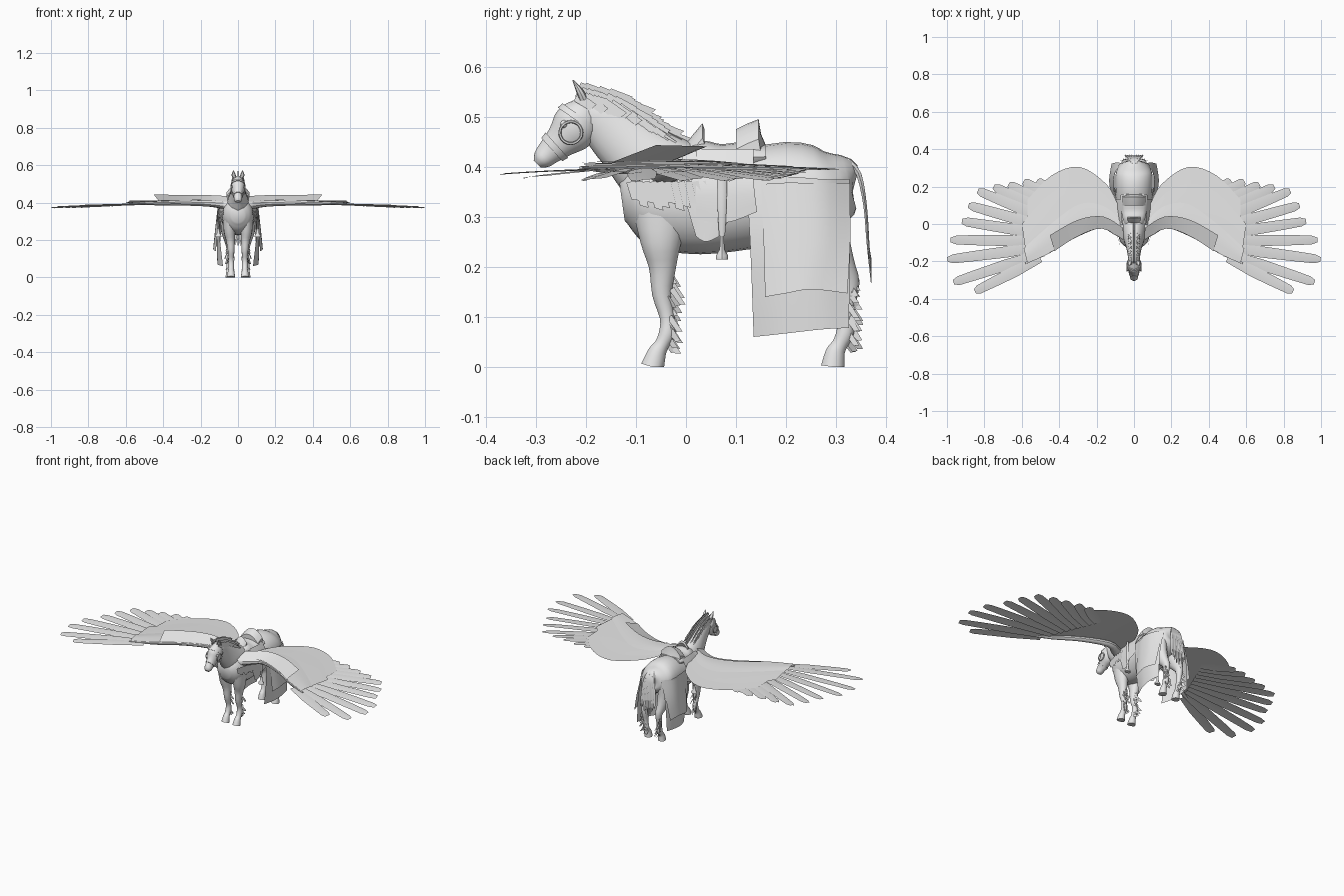
import bpy, bmesh, math, random
from mathutils import Vector

if "Cube" in bpy.data.objects:
    bpy.data.objects.remove(bpy.data.objects["Cube"])

random.seed(4)
grey = bpy.data.materials.new("light_grey")
grey.diffuse_color = (0.8, 0.8, 0.8, 1)
grey.use_nodes = True
grey.node_tree.nodes["Principled BSDF"].inputs["Base Color"].default_value = grey.diffuse_color


def finish(name, bm, mirror=False, hint=None, angle=40):
    """Orient faces, turn the bmesh into an object, mirror it in x."""
    if hint:
        hint = Vector(hint)
        bm.normal_update()
        if sum(f.normal.dot(hint) * f.calc_area() for f in bm.faces) < 0:
            bmesh.ops.reverse_faces(bm, faces=bm.faces)
    else:
        bmesh.ops.recalc_face_normals(bm, faces=bm.faces)
    me = bpy.data.meshes.new(name)
    bm.to_mesh(me)
    bm.free()
    me.materials.append(grey)
    ob = bpy.data.objects.new(name, me)
    bpy.context.collection.objects.link(ob)
    bpy.ops.object.select_all(action='DESELECT')
    ob.select_set(True)
    bpy.context.view_layer.objects.active = ob
    bpy.ops.object.shade_smooth_by_angle(angle=math.radians(angle))
    if mirror:
        mod = ob.modifiers.new("mirror", 'MIRROR')
        mod.use_mirror_merge = False
    return ob


def spline(pts, k):
    """Smooth curve through points of any dimension, k steps per span."""
    out = []
    for i in range(len(pts) - 1):
        a, b, c, d = pts[max(i - 1, 0)], pts[i], pts[i + 1], pts[min(i + 2, len(pts) - 1)]
        for j in range(k):
            t = j / k
            out.append([0.5 * (2 * q + (r - p) * t + (2 * p - 5 * q + 4 * r - s) * t * t
                               + (3 * q - p - 3 * r + s) * t ** 3) for p, q, r, s in zip(a, b, c, d)])
    return out + [list(pts[-1])]


def grid_faces(bm, rows, closed=False):
    n = len(rows[0])
    for a, b in zip(rows, rows[1:]):
        for i in range(n if closed else n - 1):
            j = (i + 1) % n
            bm.faces.new((a[i], a[j], b[j], b[i]))


def add_loft(bm, stations, ref=(1, 0, 0), sides=16, k=3):
    """Elliptical tube through stations (x, y, z, side radius, other radius)."""
    st = spline(stations, k)
    rows = []
    for i, s in enumerate(st):
        t = (Vector(st[min(i + 1, len(st) - 1)][:3]) - Vector(st[max(i - 1, 0)][:3])).normalized()
        u = Vector(ref)
        u = (u - t * u.dot(t)).normalized()
        w = t.cross(u)
        ring = []
        for j in range(sides):
            a = 2 * math.pi * j / sides
            p = Vector(s[:3]) + u * s[3] * math.cos(a) + w * s[4] * math.sin(a)
            p.z = max(p.z, 0)
            ring.append(bm.verts.new(p))
        rows.append(ring)
    grid_faces(bm, rows, True)
    bm.faces.new(rows[0])
    bm.faces.new(rows[-1])


def loft(name, stations, mirror=False, **kw):
    bm = bmesh.new()
    add_loft(bm, stations, **kw)
    return finish(name, bm, mirror)


def sheet(name, rows, hint, k=4, across=3):
    """Thin surface lofted through rows of 3D control points."""
    rows = [spline(r, k) for r in rows]
    cols = [spline(c, across) for c in zip(*rows)]
    bm = bmesh.new()
    grid_faces(bm, [[bm.verts.new(p) for p in c] for c in cols])
    return finish(name, bm, True, hint)


def add_tuft(bm, base, direction, width, length):
    """One flat hair plate with a slanted tip."""
    b, d, w = Vector(base), Vector(direction).normalized() * length, Vector(width) / 2
    bm.faces.new([bm.verts.new(p) for p in (b - w, b + w, b + w * 0.9 + d, b - w * 0.8 + d * 0.85)])


# trunk, neck and head
loft("body", [(0, .338, .37, .02, .025), (0, .325, .37, .06, .055), (0, .28, .355, .095, .083),
              (0, .21, .35, .1, .1), (0, .12, .335, .095, .1), (0, .03, .33, .09, .105),
              (0, -.05, .335, .085, .1), (0, -.1, .335, .07, .077), (0, -.128, .332, .035, .04)], sides=24)
loft("neck", [(0, 0, .36, .07, .085), (0, -.06, .395, .06, .08), (0, -.11, .44, .045, .066),
              (0, -.15, .475, .036, .056), (0, -.19, .51, .03, .04), (0, -.212, .527, .018, .02)], sides=20)
loft("head", [(0, -.193, .53, .018, .02), (0, -.205, .505, .034, .041), (0, -.225, .475, .037, .047),
              (0, -.25, .45, .028, .034), (0, -.272, .43, .022, .026), (0, -.288, .414, .021, .02),
              (0, -.297, .405, .011, .01)])
loft("ear", [(.02, -.205, .535, .011, .009), (.024, -.213, .552, .01, .007),
             (.024, -.226, .573, .001, .001)], mirror=True, sides=8)
loft("eye", [(.026, -.244, .485, .004, .004), (.032, -.244, .485, .008, .008),
             (.037, -.244, .485, .003, .003)], mirror=True, ref=(0, 0, 1), sides=10)

# bridle
loft("noseband", [(0, -.258, .443, .029, .034), (0, -.268, .434, .026, .031)], k=1)
loft("browband", [(0, -.209, .5, .038, .046), (0, -.216, .49, .04, .049)], k=1)
bpy.ops.mesh.primitive_torus_add(location=(.037, -.23, .468), rotation=(0, math.pi / 2, 0),
                                 major_radius=.022, minor_radius=.003, major_segments=20, minor_segments=6)
bm = bmesh.new()
bm.from_mesh(bpy.context.object.data)
bm.transform(bpy.context.object.matrix_basis.copy())
bpy.data.objects.remove(bpy.context.object)
finish("cheek_ring", bm, True)

# legs with hooves
loft("front_leg", [(.045, -.05, .32, .035, .06), (.045, -.05, .25, .032, .042), (.04, -.047, .2, .024, .028),
                   (.037, -.048, .145, .018, .02), (.037, -.038, .1, .014, .015), (.037, -.037, .07, .016, .017),
                   (.037, -.048, .045, .015, .015), (.037, -.058, .028, .018, .019),
                   (.037, -.067, 0, .022, .024)], mirror=True, sides=14)
loft("hind_leg", [(.055, .25, .34, .04, .08), (.055, .275, .26, .038, .055), (.05, .308, .2, .025, .032),
                  (.045, .325, .165, .019, .022), (.045, .32, .11, .014, .016), (.045, .318, .07, .016, .018),
                  (.045, .307, .045, .015, .016), (.045, .298, .028, .018, .02),
                  (.045, .293, 0, .022, .024)], mirror=True, sides=14)

# long hair behind the legs
for name, x0, y0 in (("front_leg_hair", .037, -.034), ("hind_leg_hair", .045, .325)):
    bm = bmesh.new()
    for i in range(26):
        z = .05 + .14 * i / 25
        add_tuft(bm, (x0 + random.uniform(-.016, .016), y0 + random.uniform(-.006, .006), z),
                 (random.uniform(-.3, .3), .5, -.75), (.004, .01, .006), random.uniform(.025, .042))
    finish(name, bm, True, (1, 0, 0))

# mane plates along the crest
crest = spline([(-.215, .55), (-.155, .535), (-.1, .5), (-.05, .462), (-.005, .435)], 8)
bm = bmesh.new()
for y, z in crest:
    for x in (.003, .013, .024):
        add_tuft(bm, (x, y + random.uniform(-.008, .008), z + .012 - x * .9),
                 (x * 8, .8, -.25 - x * 12), (.002, .01, .018), random.uniform(.035, .055))
finish("mane", bm, True, (1, 0, 0))

# tail strands
bm = bmesh.new()
for i in range(9):
    x = (i - 4) * .009
    end = .15 + .012 * abs(i - 4) + random.uniform(0, .02)
    add_loft(bm, [(x * .3, .322, .412, .008, .006), (x * .7, .345, .385, .01, .006),
                  (x, .358, .32, .009, .004), (x * 1.2, .364, .24, .007, .003),
                  (x * 1.3, .37, end, .001, .001)], sides=6)
finish("tail", bm)

# saddle: seat, raised back and front
loft("saddle_seat", [(0, .0, .42, .05, .02), (0, .03, .42, .06, .032), (0, .07, .415, .068, .03),
                     (0, .12, .418, .075, .032), (0, .16, .42, .07, .025)])


def arch(name, profile, half, drop):
    """Side profile carried across x and bent down at both ends."""
    bm = bmesh.new()
    rows = []
    for i in range(9):
        x = half * (i / 4 - 1)
        rows.append([bm.verts.new((x, y, z - drop * (x / half) ** 2)) for y, z in profile])
    grid_faces(bm, rows, True)
    bm.faces.new(rows[0])
    bm.faces.new(rows[-1])
    finish(name, bm)


arch("saddle_back", [(.1, .425), (.1, .475), (.122, .486), (.145, .495), (.15, .465), (.165, .43)], .062, .04)
arch("saddle_front", [(-.01, .425), (.0, .447), (.033, .487), (.037, .475), (.025, .45), (.04, .43)], .035, .03)

# side flap, stirrup strap and stirrup
sheet("saddle_flap", [[(.065, .02, .435), (.07, .08, .435), (.07, .135, .435)],
                      [(.098, .02, .37), (.102, .08, .37), (.102, .135, .37)],
                      [(.1, .02, .295), (.105, .08, .288), (.105, .142, .31)]], (1, 0, 0))
sheet("saddle_pad", [[(.062, -.005, .43), (.067, .07, .43), (.067, .13, .43)],
                     [(.095, -.01, .37), (.098, .07, .37), (.099, .13, .37)],
                     [(.096, .02, .26), (.1, .04, .25), (.1, .065, .26)]], (1, 0, 0))
loft("stirrup_strap", [(.106, .072, .4, .003, .01), (.109, .072, .32, .003, .009),
                       (.105, .072, .262, .003, .006)], mirror=True, sides=8)
loft("stirrup_iron", [(.105, .072, .262, .006, .004), (.105, .072, .235, .008, .005),
                      (.105, .072, .222, .018, .013), (.105, .072, .215, .018, .013)],
     mirror=True, sides=10, k=1)

# hanging cloth over the hind quarters, two layers
sheet("long_cloth", [[(.09, .12, .375), (.104, .2, .38), (.1, .275, .375), (.062, .326, .375)],
                     [(.1, .128, .25), (.113, .2, .25), (.113, .27, .25), (.09, .328, .25)],
                     [(.08, .135, .06), (.105, .2, .067), (.11, .27, .075), (.1, .325, .078)]], (1, 0, 0))
sheet("short_cloth", [[(.1, .15, .365), (.109, .2, .368), (.105, .27, .367), (.07, .327, .367)],
                      [(.11, .155, .25), (.121, .2, .25), (.121, .27, .25), (.1, .328, .25)],
                      [(.118, .158, .14), (.13, .2, .147), (.132, .25, .155), (.12, .322, .147)]], (1, 0, 0))


# wings: surface height, layered sheets, front arm and fanned feathers
def wz(x, y, up=0.0):
    return .407 - .03 * x * x - .03 * y + up


lead = [(.04, -.07), (.17, -.02), (.33, -.08), (.46, -.16), (.57, -.21)]
edges = {
    "wing_sheet": ([(.08, .09), (.145, .21), (.29, .305), (.44, .26), (.57, .13)], 0),
    "wing_middle_covert": ([(.07, .04), (.15, .15), (.28, .215), (.44, .17), (.6, .0)], .004),
    "wing_upper_covert": ([(.06, .0), (.15, .09), (.28, .11), (.42, .02), (.59, -.13)], .008),
}
for name, (trail, up) in edges.items():
    sheet(name, [[(x, y, wz(x, y, up * .5)) for x, y in lead],
                 [((a + c) / 2, (b + d) / 2, wz((a + c) / 2, (b + d) / 2, up)) for (a, b), (c, d) in zip(lead, trail)],
                 [(x, y, wz(x, y, up * .6)) for x, y in trail]], (0, 0, 1))

sheet("wing_shoulder_covert",
      [[(.05, -.09, .405), (.17, -.025, .412), (.3, -.065, .412), (.425, -.145, .41)],
       [(.06, -.02, .435), (.165, .04, .44), (.3, .022, .441), (.45, -.06, .443)]], (0, 0, 1))
loft("wing_arm", [(.03, -.06, .385, .032, .035), (.1, -.03, .392, .022, .028), (.18, -.002, .396, .016, .02),
                  (.33, -.065, .398, .013, .016), (.46, -.148, .396, .01, .012), (.58, -.21, .398, .003, .004)],
     mirror=True, ref=(0, 0, 1), sides=10)

tips = [(.52, .23), (.59, .228), (.67, .212), (.75, .2), (.835, .178), (.885, .1),
        (.92, .015), (.98, -.085), (.997, -.19), (.965, -.312), (.85, -.36)]
bm = bmesh.new()
for i, (tx, ty) in enumerate(tips):
    f = i / (len(tips) - 1)
    base = Vector((.36 + .14 * f, .13 - .315 * f))
    d = Vector((tx, ty)) - base
    side = Vector((-d.y, d.x)).normalized()
    rows = []
    for t, w in ((0, .02), (.4, .03), (.75, .027), (.94, .024), (1, .013)):
        row = []
        for s in (-1, 0, 1):
            p = base + d * t + side * w * s
            row.append(bm.verts.new((min(p.x, 1), p.y, wz(p.x, p.y, -.003 - .0008 * i + .002 * (1 - abs(s)) + .003 * s))))
        rows.append(row)
    grid_faces(bm, rows)
finish("wing_feathers", bm, True, (0, 0, 1))

# small feathers around the wing root on the shoulder
bm = bmesh.new()
for i in range(12):
    y = -.11 + .014 * i
    add_tuft(bm, (.076 + .022 * min(1, i / 5), y, .37), (.04, .25, -1), (.004, .018, .004), random.uniform(.04, .065))
finish("shoulder_feathers", bm, True, (1, 0, 0))
